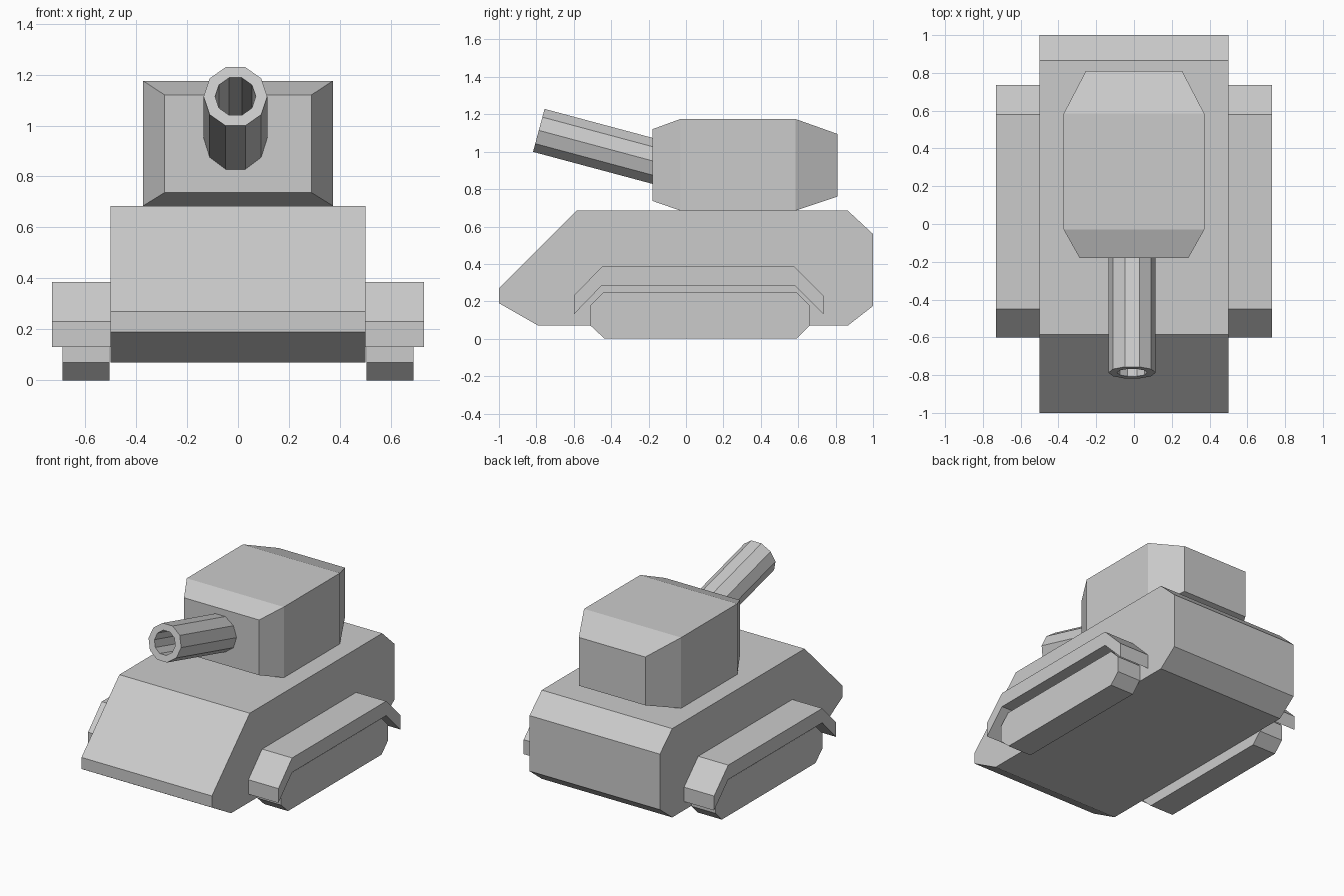
import bpy, bmesh, math

if "Cube" in bpy.data.objects:
    bpy.data.objects.remove(bpy.data.objects["Cube"])


def make_object(name, verts, faces):
    mesh = bpy.data.meshes.new(name)
    mesh.from_pydata(verts, [], faces)
    bm = bmesh.new()
    bm.from_mesh(mesh)
    bmesh.ops.recalc_face_normals(bm, faces=bm.faces)
    bm.to_mesh(mesh)
    bm.free()
    obj = bpy.data.objects.new(name, mesh)
    bpy.context.collection.objects.link(obj)
    return obj


def loft(name, rings, caps=True, closed=False):
    """Skin equal-sized rings of points; cap the ends or join last to first."""
    n, count = len(rings[0]), len(rings)
    verts = [p for ring in rings for p in ring]
    faces = [(a * n + i, a * n + (i + 1) % n, b * n + (i + 1) % n, b * n + i)
             for a in range(count if closed else count - 1)
             for b in [(a + 1) % count] for i in range(n)]
    if caps:
        faces += [tuple(range(n)), tuple(range((count - 1) * n, count * n))]
    return make_object(name, verts, faces)


def extrude_x(name, profile, x0, x1):
    """Extrude a (y, z) side profile from x0 to x1."""
    return loft(name, [[(x, y, z) for y, z in profile] for x in (x0, x1)])


# Hull
extrude_x("hull", [(-1, 0.27), (-1, 0.19), (-0.79, 0.07), (0.865, 0.07),
                   (1, 0.175), (1, 0.56), (0.865, 0.685), (-0.585, 0.685)],
          -0.5, 0.5)

# Tracks and folded fenders, one per side
track = [(-0.51, 0.18), (-0.51, 0.07), (-0.435, 0), (0.59, 0),
         (0.66, 0.07), (0.66, 0.18), (0.59, 0.25), (-0.44, 0.25)]
fender = [(-0.6, 0.13), (-0.6, 0.23), (-0.45, 0.385), (0.58, 0.385),
          (0.735, 0.23), (0.735, 0.13), (0.58, 0.285), (-0.45, 0.285)]
for side, s in (("left", -1), ("right", 1)):
    extrude_x(side + "_track", track, s * 0.505, s * 0.688)
    extrude_x(side + "_fender", fender, s * 0.5, s * 0.73)

# Turret: rectangular sections (y, half width, bottom, top)
sections = [(-0.18, 0.288, 0.737, 1.12), (-0.03, 0.372, 0.685, 1.175),
            (0.585, 0.372, 0.685, 1.175), (0.81, 0.255, 0.76, 1.095)]
loft("turret", [[(-w, y, lo), (w, y, lo), (w, y, hi), (-w, y, hi)]
                for y, w, lo, hi in sections])

# Barrel: ten-sided hollow tube raised 15 degrees, along local z
length = 0.7
outer, inner = 0.125, 0.08


def circle(radius, z):
    return [(radius * math.cos(i * math.tau / 10),
             radius * math.sin(i * math.tau / 10), z) for i in range(10)]


barrel = loft("gun_barrel", [circle(outer, 0), circle(outer, -length),
                             circle(inner, -length), circle(inner, 0)],
              caps=False, closed=True)
barrel.rotation_euler = (math.radians(75), 0, 0)
barrel.location = (-0.01, -0.787, 1.114)
